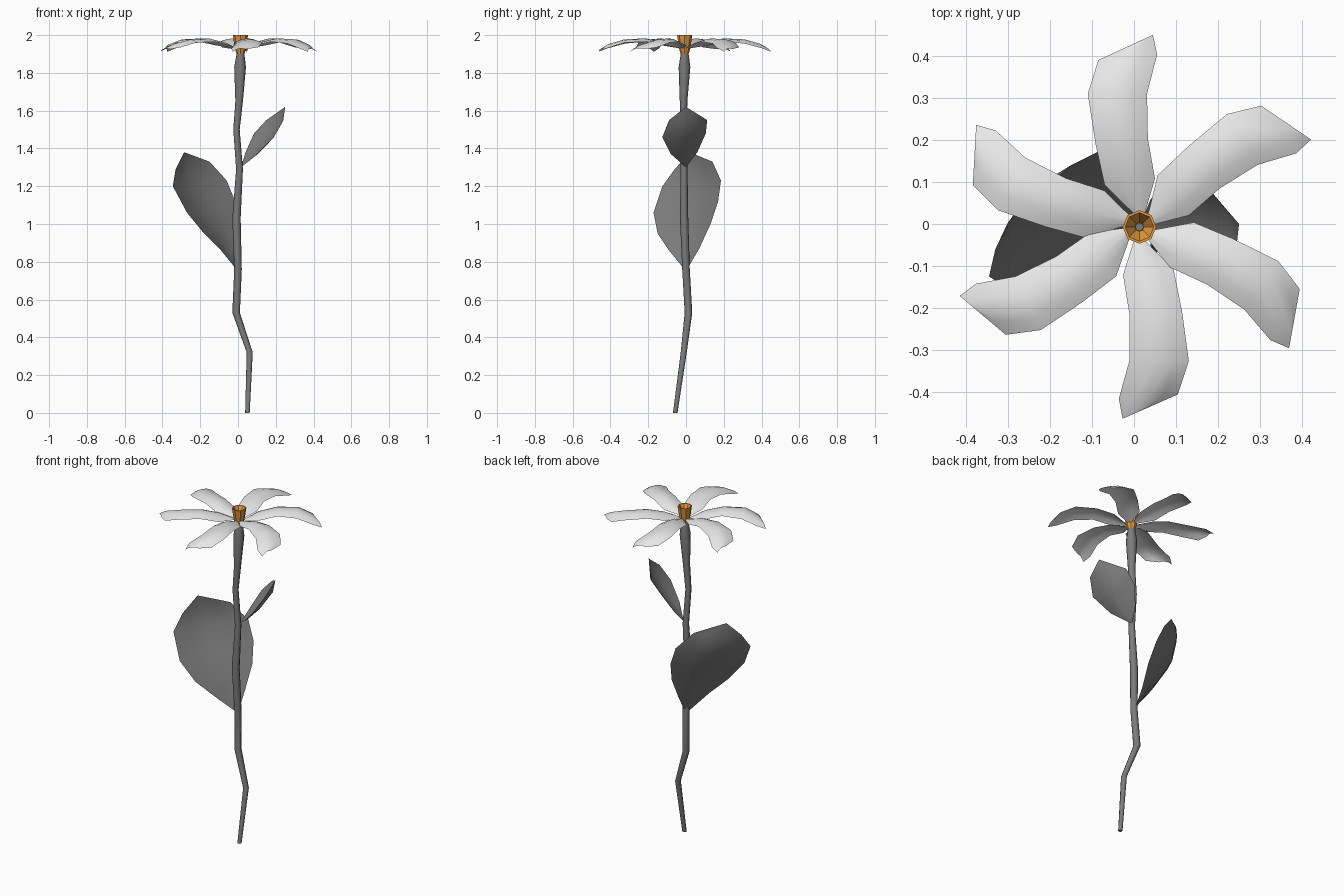
import bpy
import bmesh
from math import cos, sin, pi, radians
from mathutils import Vector, Matrix

default_cube = bpy.data.objects.get("Cube")
if default_cube:
    bpy.data.objects.remove(default_cube, do_unlink=True)


def make_material(name, red, green, blue):
    material = bpy.data.materials.new(name)
    material.use_nodes = True
    color = (red, green, blue, 1)
    material.diffuse_color = color
    material.node_tree.nodes["Principled BSDF"].inputs["Base Color"].default_value = color
    return material


grey = make_material("stem grey", 0.2, 0.2, 0.2)
white = make_material("petal white", 0.8, 0.8, 0.8)
orange = make_material("centre orange", 0.78, 0.32, 0.05)


def finish(bm, name, material, sharp_angle):
    """Turn the bmesh into a shaded, coloured object."""
    mesh = bpy.data.meshes.new(name)
    bm.to_mesh(mesh)
    bm.free()
    mesh.materials.append(material)
    part = bpy.data.objects.new(name, mesh)
    bpy.context.collection.objects.link(part)
    bpy.ops.object.select_all(action="DESELECT")
    part.select_set(True)
    bpy.context.view_layer.objects.active = part
    bpy.ops.object.shade_smooth_by_angle(angle=radians(sharp_angle))
    return part


def tube(name, rings, sides, material, sharp_angle):
    """Skin horizontal rings given as (x, y, z, radius), capped at both ends."""
    bm = bmesh.new()
    loops = []
    for x, y, z, radius in rings:
        angles = [2 * pi * i / sides for i in range(sides)]
        loops.append([bm.verts.new((x + radius * cos(a), y + radius * sin(a), z))
                      for a in angles])
    for low, high in zip(loops, loops[1:]):
        for i in range(sides):
            j = (i + 1) % sides
            bm.faces.new((low[i], low[j], high[j], high[i]))
    bm.faces.new(loops[0][::-1])
    bm.faces.new(loops[-1])
    return finish(bm, name, material, sharp_angle)


def blade(name, edge_a, edge_b, bulge, material, transform=Matrix(), columns=4):
    """Loft a thin curved sheet between two edges, bulging along its normal.
    A positive bulge rises, a negative one sags."""
    bm = bmesh.new()
    a_points = [Vector(p) for p in edge_a]
    b_points = [Vector(p) for p in edge_b]
    spine = (a_points[-1] + b_points[-1]) / 2 - (a_points[0] + b_points[0]) / 2
    middle = len(a_points) // 2
    normal = spine.cross(b_points[middle] - a_points[middle]).normalized()
    if normal.z < 0:
        normal.negate()
    widest = max((b - a).length for a, b in zip(a_points, b_points))
    rows = []
    for a, b in zip(a_points, b_points):
        lift = bulge * (b - a).length / widest
        row = []
        for i in range(columns + 1):
            s = i / columns
            point = a.lerp(b, s) + normal * lift * 4 * s * (1 - s)
            row.append(bm.verts.new(transform @ point))
        rows.append(row)
    for low, high in zip(rows, rows[1:]):
        for i in range(columns):
            bm.faces.new((low[i], low[i + 1], high[i + 1], high[i]))
    # Collapse the pointed ends
    bmesh.ops.remove_doubles(bm, verts=bm.verts, dist=0.0005)
    bmesh.ops.recalc_face_normals(bm, faces=bm.faces)
    bm.normal_update()
    if sum(face.normal.z for face in bm.faces) < 0:
        bmesh.ops.reverse_faces(bm, faces=bm.faces)
    return finish(bm, name, material, 60)


# Crooked stem, swelling under the flower
tube("stem", [
    (0.05, -0.057, 0, 0.012), (0.062, -0.012, 0.32, 0.016),
    (-0.01, 0.013, 0.53, 0.02), (0, 0, 0.76, 0.02),
    (-0.008, -0.01, 1.03, 0.022), (0.008, -0.01, 1.29, 0.018),
    (-0.008, -0.012, 1.5, 0.017), (0.006, -0.013, 1.65, 0.02),
    (0.011, -0.008, 1.83, 0.031), (0.013, -0.007, 1.9, 0.021),
    (0.013, -0.007, 1.965, 0.01)], 8, grey, 60)

# Flared flower centre with a hollow top
center = Vector((0.013, -0.007, 0))
cup_profile = [(0.021, 1.9), (0.03, 1.93), (0.04, 2), (0.034, 2), (0.01, 1.96)]
tube("flower_centre", [(center.x, center.y, z, r) for r, z in cup_profile],
     8, orange, 30)

# Petals, one shape turned about the centre
petal_left = [(-0.012, 0.03, 1.93), (-0.083, 0.1, 1.945), (-0.105, 0.2, 1.965),
              (-0.123, 0.317, 1.96), (-0.098, 0.397, 1.935), (-0.033, 0.427, 1.925)]
petal_right = [(0.012, 0.03, 1.93), (0.037, 0.115, 1.945), (0.02, 0.21, 1.965),
               (0.018, 0.317, 1.955), (0.042, 0.41, 1.93), (0.032, 0.457, 1.912)]
for number, turn in enumerate((0, -59, -125, 179, 115, 62)):
    placement = Matrix.Translation(center) @ Matrix.Rotation(radians(turn), 4, "Z")
    blade(f"petal_{number + 1}", petal_left, petal_right, 0.02, white, placement)

# Large cupped leaf on the right
blade("large_leaf",
      [(0, 0, 0.75), (-0.09, -0.09, 0.86), (-0.18, -0.15, 0.95), (-0.27, -0.172, 1.06),
       (-0.345, -0.125, 1.2), (-0.33, -0.06, 1.29), (-0.285, 0.02, 1.38)],
      [(0, 0, 0.75), (0, 0.07, 0.87), (0.005, 0.13, 1), (-0.015, 0.17, 1.12),
       (-0.06, 0.185, 1.23), (-0.15, 0.14, 1.33), (-0.285, 0.02, 1.38)],
      -0.045, grey)

# Small cupped leaf on the left
blade("small_leaf",
      [(0.015, 0, 1.3), (0.1, -0.08, 1.37), (0.19, -0.125, 1.46),
       (0.24, -0.09, 1.55), (0.25, 0, 1.62)],
      [(0.015, 0, 1.3), (0.04, 0.06, 1.38), (0.085, 0.105, 1.48),
       (0.15, 0.112, 1.55), (0.25, 0, 1.62)],
      -0.035, grey)
